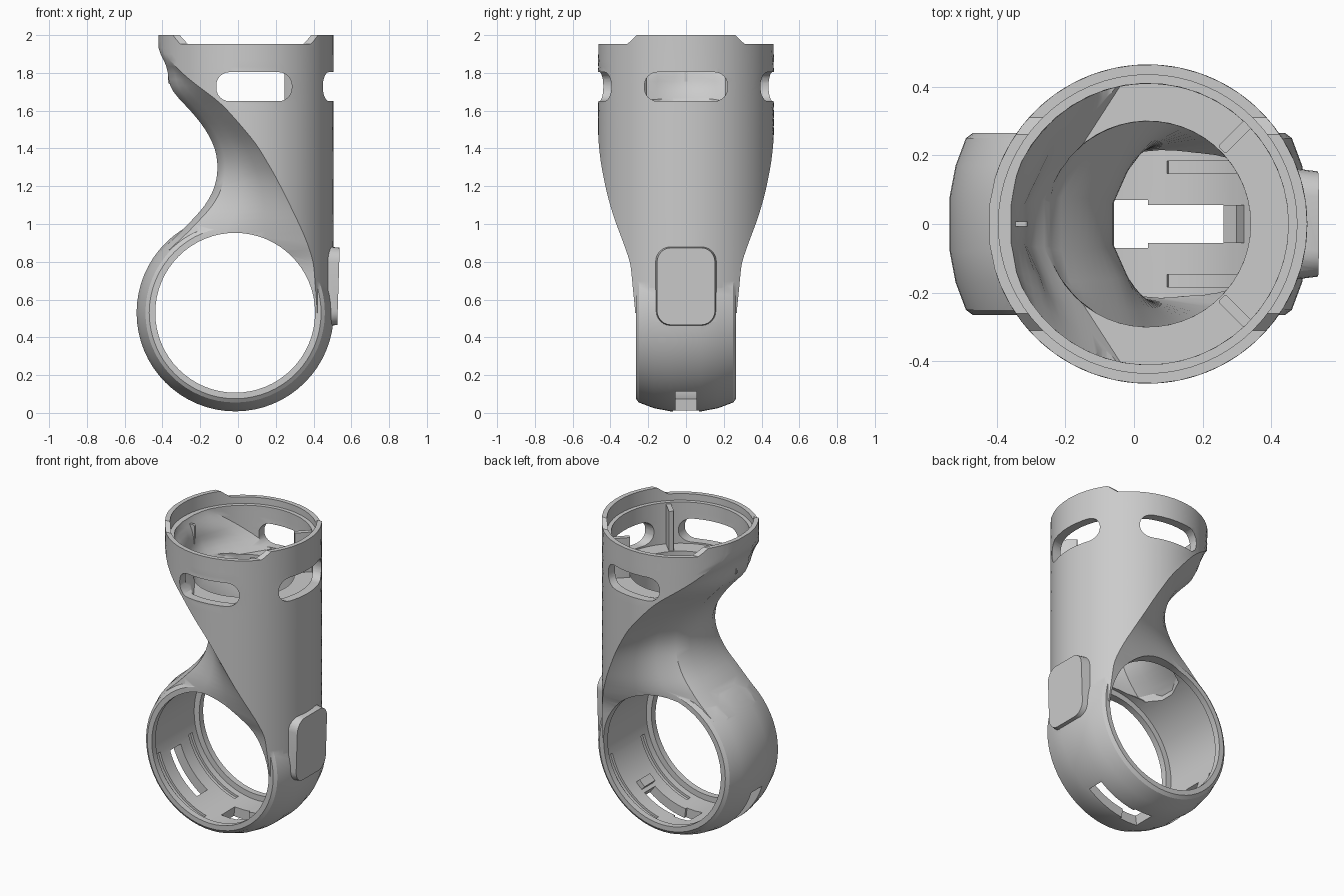
import bpy, bmesh
from math import sin, cos, acos, sqrt, pi, radians
from mathutils import Matrix

if "Cube" in bpy.data.objects:
    bpy.data.objects.remove(bpy.data.objects["Cube"])

CX, RT = 0.04, 0.465        # tube axis and radius
RX, RZ = -0.015, 0.53       # ring axis

# Left outline, shoulder edge and neck half width against height
LEFT = [(.53, -.54), (.75, -.49), (.85, -.42), (.95, -.31), (1.1, -.17), (1.2, -.12), (1.3, -.105),
        (1.4, -.12), (1.5, -.17), (1.6, -.25), (1.68, -.33), (1.73, -.365), (1.84, -.375), (1.92, -.425)]
EDGE = [(.53, .42), (.8, .4), (.92, .36), (1.05, .3), (1.25, .2), (1.42, .1), (1.54, 0),
        (1.65, -.1), (1.72, -.2), (1.8, -.3), (1.9, -.39)]
NECK = [(.53, .24), (1.0, .24), (1.3, .2), (1.6, .22), (1.85, .2)]


def lerp(table, z):
    if z <= table[0][0]:
        return table[0][1]
    for (a, u), (b, v) in zip(table, table[1:]):
        if z <= b:
            return u + (v - u) * (z - a) / (b - a)
    return table[-1][1]


def smooth(table, z):
    return sum(lerp(table, z + d) for d in (-.04, -.02, 0, .02, .04)) / 5


def skin(name, loops):
    """Skin a row of equal point loops into a closed solid facing outwards."""
    bm = bmesh.new()
    rows = [[bm.verts.new(p) for p in loop] for loop in loops]
    n = len(rows[0])
    for a, b in zip(rows, rows[1:]):
        for i in range(n):
            j = (i + 1) % n
            bm.faces.new((a[i], a[j], b[j], b[i]))
    bm.faces.new(rows[0][::-1])
    bm.faces.new(rows[-1])
    if bm.calc_volume(signed=True) < 0:
        bmesh.ops.reverse_faces(bm, faces=bm.faces)
    me = bpy.data.meshes.new(name)
    bm.to_mesh(me)
    bm.free()
    ob = bpy.data.objects.new(name, me)
    bpy.context.collection.objects.link(ob)
    return ob


def section(z, radius, inset, shift):
    """Tube arc on the right, sloped shoulders running to a narrow neck on the left."""
    half = lambda x: sqrt(max(radius ** 2 - (x - CX) ** 2, .0004))
    left = max(smooth(LEFT, z) + inset, CX - radius + .004)
    edge = max(smooth(EDGE, z) + shift, left + .03)
    turn = acos(max(-.99, min(.99, (edge - CX) / radius)))
    edge, side = CX + radius * cos(turn), radius * sin(turn)
    neck = smooth(NECK, z) - inset
    ex = left + min(.04, (edge - left) * .5)
    end = (ex, min(neck, half(ex)))
    tip = (left, min(neck - .09, half(left) * .95))
    up = [(edge + (end[0] - edge) * t, side + (end[1] - side) * t) for t in (.33, .67, 1)] + [tip]
    arc = [(CX + radius * cos(turn * k / 20), radius * sin(turn * k / 20)) for k in range(-20, 21)]
    return [(x, y, z) for x, y in arc + up + [(x, -y) for x, y in reversed(up)]]


def loft(name, z0, z1, radius, inset, shift, n):
    return skin(name, [section(z0 + (z1 - z0) * k / n, radius, inset, shift) for k in range(n + 1)])


def prism(name, pts, axis, a, b):
    """Extrude a flat outline along x (pts are y, z), y (x, z) or z (x, y)."""
    put = {"x": lambda p, t: (t, p[0], p[1]), "y": lambda p, t: (p[0], t, p[1]),
           "z": lambda p, t: (p[0], p[1], t)}[axis]
    return skin(name, [[put(p, t) for p in pts] for t in (a, b)])


def disc(cx, cy, r, n=64):
    return [(cx + r * cos(2 * pi * k / n), cy + r * sin(2 * pi * k / n)) for k in range(n)]


def rounded(cx, cy, hx, hy, r):
    pts = []
    for q, (sx, sy) in enumerate(((1, 1), (-1, 1), (-1, -1), (1, -1))):
        for k in range(7):
            t = pi / 2 * (q + k / 6)
            pts.append((cx + sx * (hx - r) + r * cos(t), cy + sy * (hy - r) + r * sin(t)))
    return pts


def ring_arc(name, a0, a1, r0, r1, y0, y1):
    """Curved bar about the ring axis, angles measured from straight down towards +x."""
    angles = [radians(a0 + (a1 - a0) * k / 10) for k in range(11)]
    pts = [(RX + r0 * sin(t), RZ - r0 * cos(t)) for t in angles]
    pts += [(RX + r1 * sin(t), RZ - r1 * cos(t)) for t in reversed(angles)]
    return prism(name, pts, "y", y0, y1)


def combine(target, tool, operation="DIFFERENCE"):
    mod = target.modifiers.new("join", "BOOLEAN")
    mod.operation, mod.solver, mod.object = operation, "EXACT", tool
    bpy.context.view_layer.objects.active = target
    bpy.ops.object.modifier_apply(modifier=mod.name)
    bpy.data.objects.remove(tool)


# Outer mass: lofted tube and neck, barrel-shaped ring, raised pad
body = loft("clamp_body", .53, 2.0, RT, 0, 0, 44)
rim = [(.455, .265), (.475, .25), (.505, .17), (.522, .08)]
rim += [(r, -y) for r, y in reversed(rim)]
barrel = skin("ring", [[(x, y, z) for x, z in disc(RX, RZ, r)] for r, y in rim])
combine(body, barrel, "UNION")
pad = prism("pad", rounded(0, .67, .165, .215, .08), "x", .44, .532)
for v in pad.data.vertices:
    if v.co.x > .5:
        v.co.x += (v.co.z - .67) * .03
        v.co.y *= .93
        v.co.z = .67 + (v.co.z - .67) * .95
combine(body, pad, "UNION")

# Ring bore with a wider channel between the lips
combine(body, prism("bore", disc(RX, RZ, .423), "y", -.7, .7))
combine(body, prism("channel", disc(RX, RZ, .46), "y", -.225, .225))

# Tube cavity, floor opening and stepped mouth
combine(body, loft("cavity", 1.64, 2.1, RT - .055, .055, .055, 16))
combine(body, loft("floor_opening", .8, 1.7, .3, .05, -.1, 30))
combine(body, prism("mouth", disc(CX, 0, .435), "z", 1.91, 2.1))

# Lower the rim between the two end tabs
for s in (-1, 1):
    combine(body, prism("rim_cut", [(s * .25, 2.01), (s * .31, 1.953), (s * .6, 1.953), (s * .6, 2.01)], "x", -1, 1))

# Rounded windows on three sides
combine(body, prism("side_windows", rounded(.085, 1.727, .2, .077, .07), "y", -.7, .7))
combine(body, prism("end_window", rounded(0, 1.727, .22, .077, .07), "x", .25, .7))

# Ring slots, bottom notch and guide grooves
combine(body, ring_arc("bottom_slot", 3, 37, .4, .6, -.055, .055))
combine(body, ring_arc("bottom_notch", -7, 7, .4, .6, -.07, .07))
combine(body, ring_arc("side_slot", -72, -32, .4, .6, -.055, .055))
for s in (-1, 1):
    for a0, a1 in ((14, 75), (-75, -14)):
        y = s * .165
        combine(body, ring_arc("groove", a0, a1, .44, .475, y - .018, y + .018))

# Small inner fittings
parts = [body, ring_arc("stop_block", 40, 47, .428, .47, -.055, .055),
         prism("back_fin", rounded(-.34, 1.81, .03, .07, .01), "y", -.008, .008)]
for s in (-1, 1):
    rib = prism("inner_rib", rounded(.365, 0, .06, .015, .005), "z", 1.63, 1.9)
    rib.data.transform(Matrix.Translation((CX, 0, 0)) @ Matrix.Rotation(s * pi / 4, 4, "Z"))
    parts.append(rib)

grey = bpy.data.materials.new("plain grey")
grey.use_nodes = True
grey.diffuse_color = (.6, .6, .6, 1)
grey.node_tree.nodes["Principled BSDF"].inputs["Base Color"].default_value = (.6, .6, .6, 1)
for ob in parts:
    ob.data.materials.clear()
    ob.data.materials.append(grey)
    bpy.ops.object.select_all(action="DESELECT")
    ob.select_set(True)
    bpy.context.view_layer.objects.active = ob
    bpy.ops.object.shade_smooth_by_angle(angle=radians(28))
